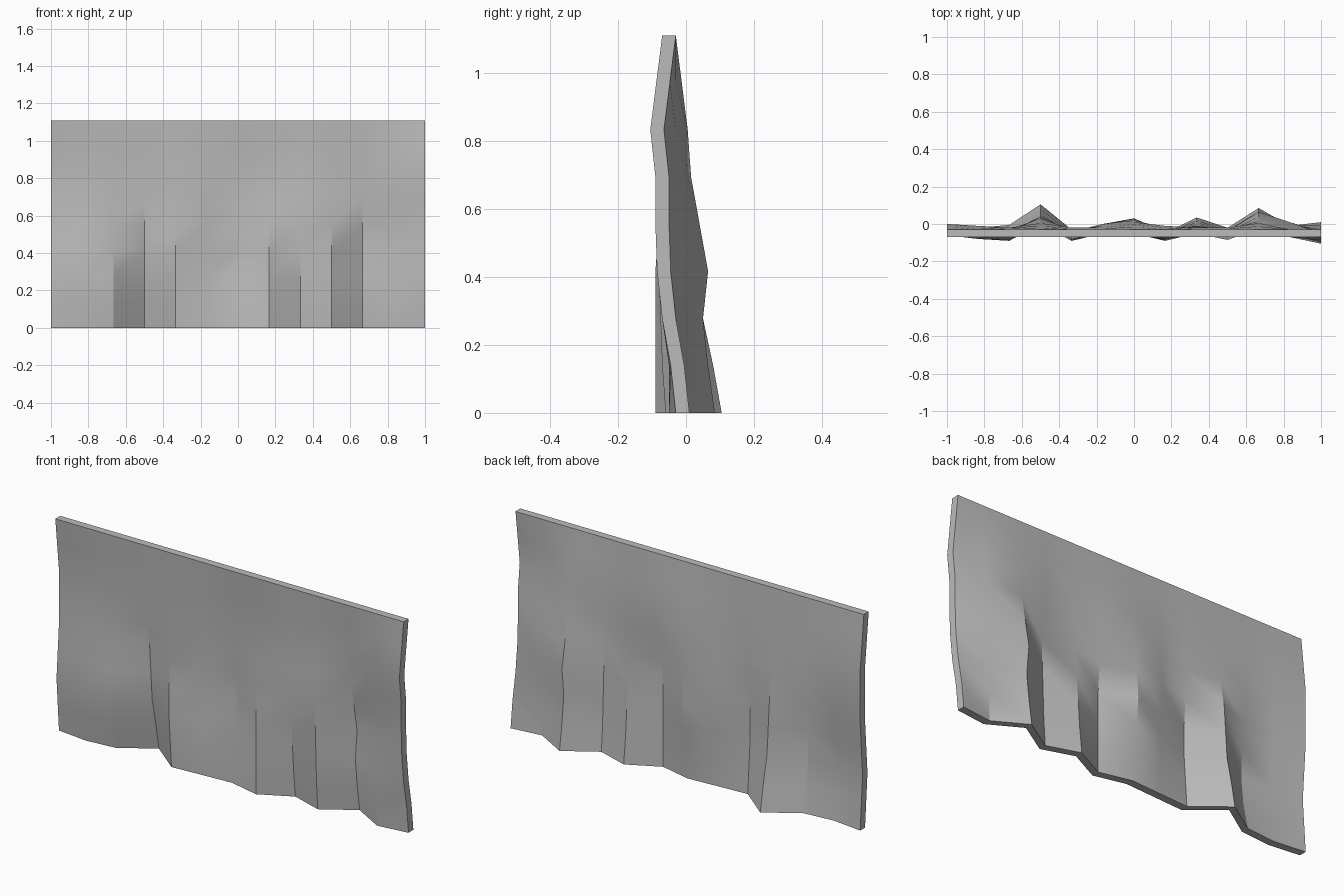
import bpy, bmesh, math

cube = bpy.data.objects.get("Cube")
if cube:
    bpy.data.objects.remove(cube, do_unlink=True)

WIDTH, HEIGHT, THICK = 2.0, 1.11, 0.04
ROWS = 8
TOP = -7  # the hung edge is straight

# Depth of each fold in hundredths, from the loose hem upwards
FOLDS = [
    (-4, -5, -6, -5, -4, -4, -4),
    (-6, -7, -8, -7, -6, -5, -5),
    (-4.5, -7.5, -9, -8.5, -7, -6, -6),
    (6.5, 4, 1, 0, -1, -3.5, -5),
    (-7, -8, -9, -9, -8, -7, -6),
    (-6, -6, -5, -4, -4, -5, -6),
    (-5, -4, -2, -1, -2, -3, -4),
    (-9, -9, -9, -9, -8, -6, -5),
    (-0.5, -2, -3, -4, -5, -6, -6),
    (-6, -7, -7.5, -8, -8.5, -7, -6),
    (4.5, 2.5, 1, 2.5, 0, -2.5, -3.5),
    (-5, -5, -4, -3, -3, -5, -7),
    (-3, -4.5, -7, -8.5, -9, -9, -10.5),
]


def material(name, colour):
    mat = bpy.data.materials.new(name)
    mat.use_nodes = True
    mat.diffuse_color = colour
    mat.node_tree.nodes["Principled BSDF"].inputs["Base Color"].default_value = colour
    return mat


def fold_column(bm, x, depths):
    # The row under the hung edge eases into it
    column = list(depths) + [(depths[-1] + TOP) / 2, TOP]
    return [bm.verts.new((x, d / 100, HEIGHT * row / ROWS))
            for row, d in enumerate(column)]


# Front sheet of the cloth
bm = bmesh.new()
step = WIDTH / (len(FOLDS) - 1)
columns = [fold_column(bm, i * step - WIDTH / 2, f) for i, f in enumerate(FOLDS)]
for a, b in zip(columns, columns[1:]):
    for row in range(ROWS):
        bm.faces.new((a[row], b[row], b[row + 1], a[row + 1]))

# Back sheet and rim, pushed straight back
result = bmesh.ops.extrude_face_region(bm, geom=bm.faces[:], use_keep_orig=True)
back = [v for v in result["geom"] if isinstance(v, bmesh.types.BMVert)]
bmesh.ops.translate(bm, verts=back, vec=(0, THICK, 0))
bmesh.ops.recalc_face_normals(bm, faces=bm.faces[:])

mesh = bpy.data.meshes.new("hanging_cloth")
bm.to_mesh(mesh)
bm.free()
mesh.materials.append(material("plain grey", (0.5, 0.5, 0.5, 1)))
cloth = bpy.data.objects.new("hanging_cloth", mesh)
bpy.context.scene.collection.objects.link(cloth)

# Soft folds with crisp creases
bpy.ops.object.select_all(action="DESELECT")
cloth.select_set(True)
bpy.context.view_layer.objects.active = cloth
bpy.ops.object.shade_smooth_by_angle(angle=math.radians(30))
